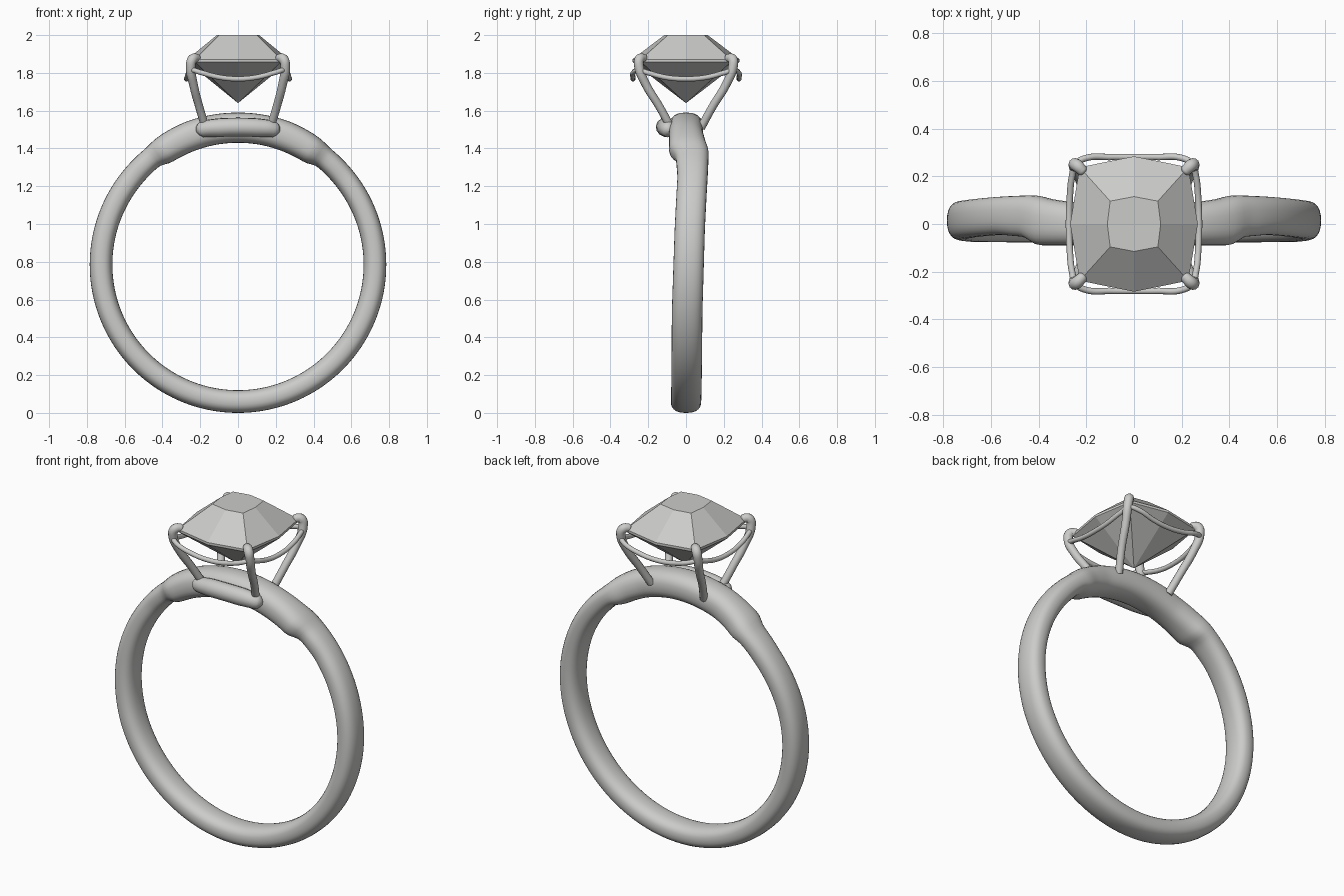
import bpy
import bmesh
from math import sin, cos, pi, radians, copysign

if "Cube" in bpy.data.objects:
    bpy.data.objects.remove(bpy.data.objects["Cube"])

GREY = (0.6, 0.6, 0.59, 1)
mat = bpy.data.materials.new("pale_grey")
mat.use_nodes = True
mat.diffuse_color = GREY
mat.node_tree.nodes["Principled BSDF"].inputs["Base Color"].default_value = GREY


def finish(name, bm, smooth=True):
    """Turn a bmesh into a named, coloured object."""
    bmesh.ops.recalc_face_normals(bm, faces=bm.faces)
    mesh = bpy.data.meshes.new(name)
    bm.to_mesh(mesh)
    bm.free()
    mesh.materials.append(mat)
    obj = bpy.data.objects.new(name, mesh)
    bpy.context.collection.objects.link(obj)
    if smooth:
        for p in mesh.polygons:
            p.use_smooth = True
    return obj


def bridge_rings(bm, rings, closed):
    """Join successive vertex rings with quads."""
    n = len(rings[0])
    for i in range(len(rings) if closed else len(rings) - 1):
        a, b = rings[i], rings[(i + 1) % len(rings)]
        for j in range(n):
            k = (j + 1) % n
            bm.faces.new((a[j], a[k], b[k], b[j]))


def tube(name, points, radius, radii=None, cyclic=False):
    """Round wire along a smooth path, converted to a mesh."""
    curve = bpy.data.curves.new(name, "CURVE")
    curve.dimensions = "3D"
    curve.bevel_depth = radius
    curve.bevel_resolution = 4
    curve.resolution_u = 8
    curve.use_fill_caps = True
    spline = curve.splines.new("BEZIER")
    spline.bezier_points.add(len(points) - 1)
    spline.use_cyclic_u = cyclic
    for i, (bp, co) in enumerate(zip(spline.bezier_points, points)):
        bp.co = co
        bp.handle_left_type = bp.handle_right_type = "AUTO"
        bp.radius = radii[i] if radii else 1
    curve.materials.append(mat)
    obj = bpy.data.objects.new(name, curve)
    bpy.context.collection.objects.link(obj)
    bpy.ops.object.select_all(action="DESELECT")
    obj.select_set(True)
    bpy.context.view_layer.objects.active = obj
    bpy.ops.object.convert(target="MESH")
    bpy.ops.object.shade_smooth_by_angle(angle=radians(50))


# Band: swept section that thickens into a bridge and collars at the top
# degrees from top, inner radius, outer radius, front y, back y
KEYS = [
    (0, .645, .805, -.09, .09),
    (20, .645, .805, -.09, .09),
    (29, .645, .80, -.09, .105),
    (34, .646, .796, -.09, .12),
    (38, .667, .786, -.055, .12),
    (50, .665, .785, -.045, .115),
    (75, .665, .785, -.06, .10),
    (110, .665, .785, -.075, .087),
    (180, .665, .785, -.08, .08),
]


def section_at(deg):
    deg = min(abs(deg), 180)
    for a, b in zip(KEYS, KEYS[1:]):
        if deg <= b[0]:
            f = (deg - a[0]) / (b[0] - a[0])
            return [p + (q - p) * f for p, q in zip(a[1:], b[1:])]


def power(v, e):
    return copysign(abs(v) ** e, v)


CENTRE_Z = 0.785
bm = bmesh.new()
rings = []
for i in range(180):
    deg = i * 2 - 180
    near = [section_at(deg + d) for d in (-1.5, 0, 1.5)]
    r0, r1, y0, y1 = [sum(c) / 3 for c in zip(*near)]
    t = radians(deg)
    ring = []
    for j in range(28):
        a = 2 * pi * j / 28
        r = (r0 + r1) / 2 + (r1 - r0) / 2 * power(sin(a), .82)
        y = (y0 + y1) / 2 + (y1 - y0) / 2 * power(cos(a), .82)
        ring.append(bm.verts.new((r * sin(t), y, CENTRE_Z + r * cos(t))))
    rings.append(ring)
bridge_rings(bm, rings, closed=True)
finish("band", bm)

# Bar across the front of the bridge
tube("front_bar",
     [(-.21, -.07, 1.49), (-.19, -.09, 1.5), (-.1, -.105, 1.51), (.1, -.105, 1.51),
      (.19, -.09, 1.5), (.21, -.07, 1.49)],
     .05, [.3, .85, 1, 1, .85, .3])

# Four prongs with hooked, rounded tips
PRONG = [(.172, .08, 1.51), (.205, .14, 1.62), (.236, .213, 1.74), (.25, .248, 1.83),
         (.24, .246, 1.873), (.215, .222, 1.877), (.204, .211, 1.872)]
for sx, side in ((1, "left"), (-1, "right")):
    for sy, end in ((-1, "front"), (1, "back")):
        tube(f"prong_{end}_{side}", [(sx * x, sy * y, z) for x, y, z in PRONG],
             .024, [.9, .9, .95, 1.05, 1.1, .95, .2])

# Wavy gallery wire, dipping between the prongs
QUARTER = [(.273, 0, 1.768), (.27, .1, 1.775), (.26, .2, 1.8), (.244, .252, 1.815),
           (.2, .277, 1.803), (.1, .281, 1.777)]
loop = []
for k in range(2):
    s = 1 - 2 * k
    loop += [(s * x, s * y, z) for x, y, z in QUARTER]
    loop.append((0, s * .281, 1.768))
    loop += [(-s * x, s * y, z) for x, y, z in QUARTER[:0:-1]]
tube("gallery_wire", loop, .0135, cyclic=True)


# Cut gem: table, crown, thin girdle and pointed pavilion
def octagon(mid_x, mid_y, cx, cy, z):
    return [(mid_x, 0, z), (cx, cy, z), (0, mid_y, z), (-cx, cy, z),
            (-mid_x, 0, z), (-cx, -cy, z), (0, -mid_y, z), (cx, -cy, z)]


bm = bmesh.new()
rings = [[bm.verts.new(p) for p in octagon(*size)] for size in (
    (.112, .115, .1, .096, 2.0),
    (.268, .284, .228, .238, 1.872),
    (.268, .284, .228, .238, 1.858))]
bridge_rings(bm, rings, closed=False)
bm.faces.new(rings[0])
culet = bm.verts.new((0, 0, 1.64))
for j in range(8):
    bm.faces.new((rings[2][j], rings[2][(j + 1) % 8], culet))
finish("gem", bm, smooth=False)
